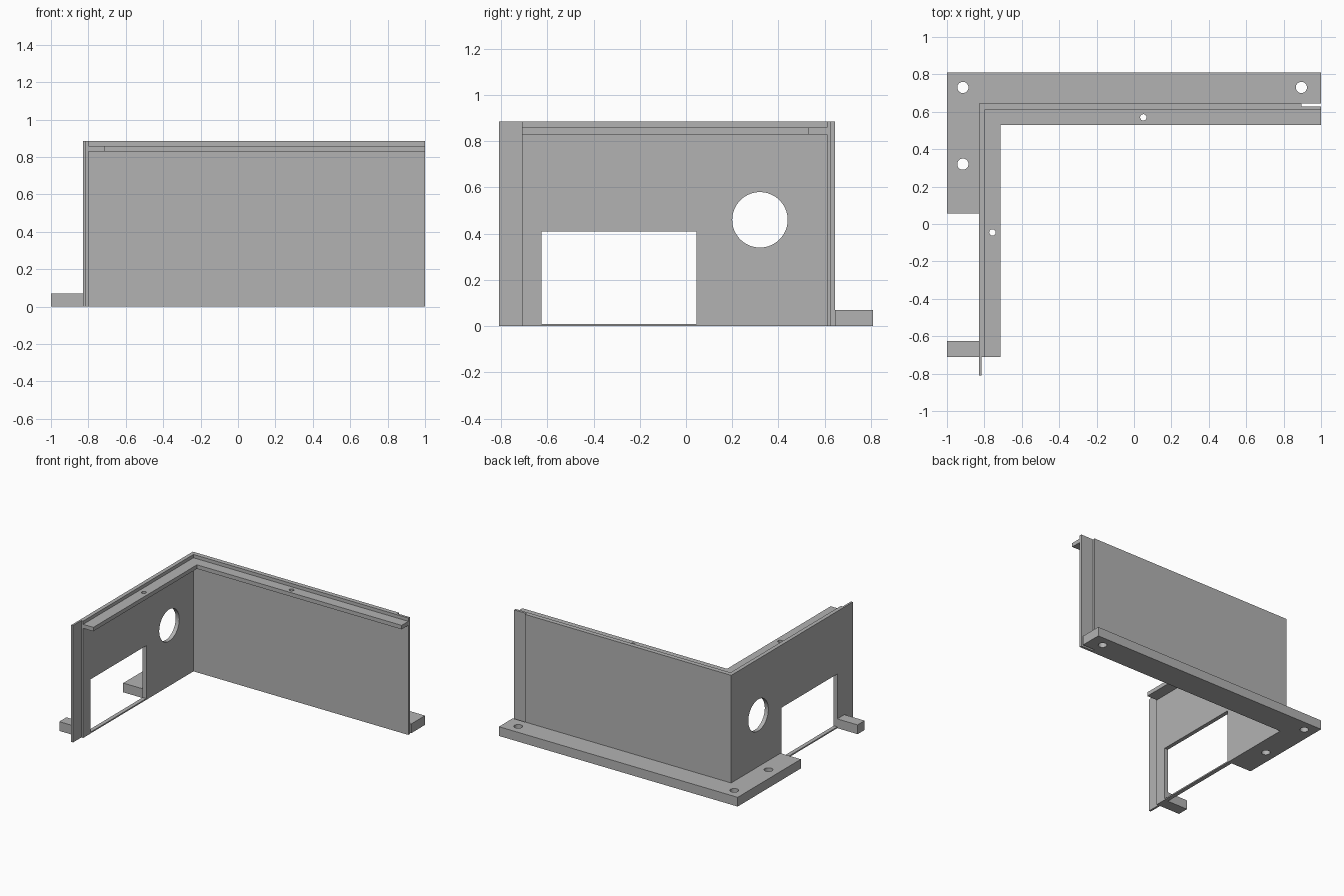
import bpy, bmesh, math
from mathutils import Matrix

if "Cube" in bpy.data.objects:
    bpy.data.objects.remove(bpy.data.objects["Cube"])

grey = bpy.data.materials.new("plain grey")
grey.diffuse_color = (0.45, 0.45, 0.45, 1)
grey.use_nodes = True
grey.node_tree.nodes["Principled BSDF"].inputs["Base Color"].default_value = grey.diffuse_color

# Local x, y, z -> world y, z, x, for plates standing along y
UPRIGHT = Matrix(((0, 0, 1, 0), (1, 0, 0, 0), (0, 1, 0, 0), (0, 0, 0, 1)))


def rect(x0, x1, y0, y1):
    return [(x0, y0), (x1, y0), (x1, y1), (x0, y1)]


def circle(x, y, r, n=32):
    return [(x + r * math.cos(2 * math.pi * i / n),
             y + r * math.sin(2 * math.pi * i / n)) for i in range(n)]


def plate(name, outline, low, high, holes=(), matrix=Matrix()):
    """Flat plate with holes, extruded from low to high."""
    curve = bpy.data.curves.new(name, 'CURVE')
    curve.dimensions = '2D'
    curve.fill_mode = 'BOTH'
    curve.extrude = (high - low) / 2
    for loop in [outline, *holes]:
        spline = curve.splines.new('POLY')
        spline.points.add(len(loop) - 1)
        for point, (x, y) in zip(spline.points, loop):
            point.co = (x, y, 0, 1)
        spline.use_cyclic_u = True
    obj = bpy.data.objects.new(name, curve)
    bpy.context.collection.objects.link(obj)
    bpy.ops.object.select_all(action='DESELECT')
    obj.select_set(True)
    bpy.context.view_layer.objects.active = obj
    bpy.ops.object.convert(target='MESH')
    obj = bpy.context.view_layer.objects.active
    # Weld the caps to the rim and place the plate
    bm = bmesh.new()
    bm.from_mesh(obj.data)
    bmesh.ops.remove_doubles(bm, verts=bm.verts, dist=1e-4)
    bmesh.ops.recalc_face_normals(bm, faces=bm.faces)
    bm.transform(matrix @ Matrix.Translation((0, 0, (low + high) / 2)))
    bm.to_mesh(obj.data)
    bm.free()
    obj.data.materials.clear()
    obj.data.materials.append(grey)
    bpy.ops.object.shade_smooth_by_angle(angle=math.radians(30))
    return obj


TOP = 0.885

# Side wall with a rectangular opening and a round port
plate("side_wall", rect(-0.71, 0.645, 0, TOP), -0.83, -0.80,
      [rect(-0.625, 0.045, 0.01, 0.41), circle(0.32, 0.46, 0.12, 64)], UPRIGHT)

# Thin overlap tongue on the outer half of the side wall
plate("side_tongue", rect(-0.83, -0.815, -0.81, -0.71), 0, TOP)

# Back wall, and the overlap tongue on its inner half
plate("back_wall", rect(-0.80, 0.895, 0.61, 0.645), 0, TOP)
plate("back_tongue", rect(0.895, 1.0, 0.61, 0.628), 0, TOP)

# Inner L-shaped ledge for the lid, with screw holes
plate("lid_ledge",
      [(-0.80, -0.71), (-0.715, -0.71), (-0.715, 0.53), (1.0, 0.53),
       (1.0, 0.61), (-0.80, 0.61)], 0.83, 0.86,
      [circle(0.05, 0.57, 0.017), circle(-0.757, -0.045, 0.017)])

# Outer L-shaped mounting flange with bolt holes
plate("mounting_flange",
      [(-1, 0.055), (-0.83, 0.055), (-0.83, 0.645), (1, 0.645),
       (1, 0.81), (-1, 0.81)], 0, 0.07,
      [circle(-0.915, 0.73, 0.03), circle(0.895, 0.73, 0.03),
       circle(-0.915, 0.32, 0.03)])

# Small foot beyond the opening
plate("front_foot", rect(-1, -0.83, -0.71, -0.625), 0, 0.07)
